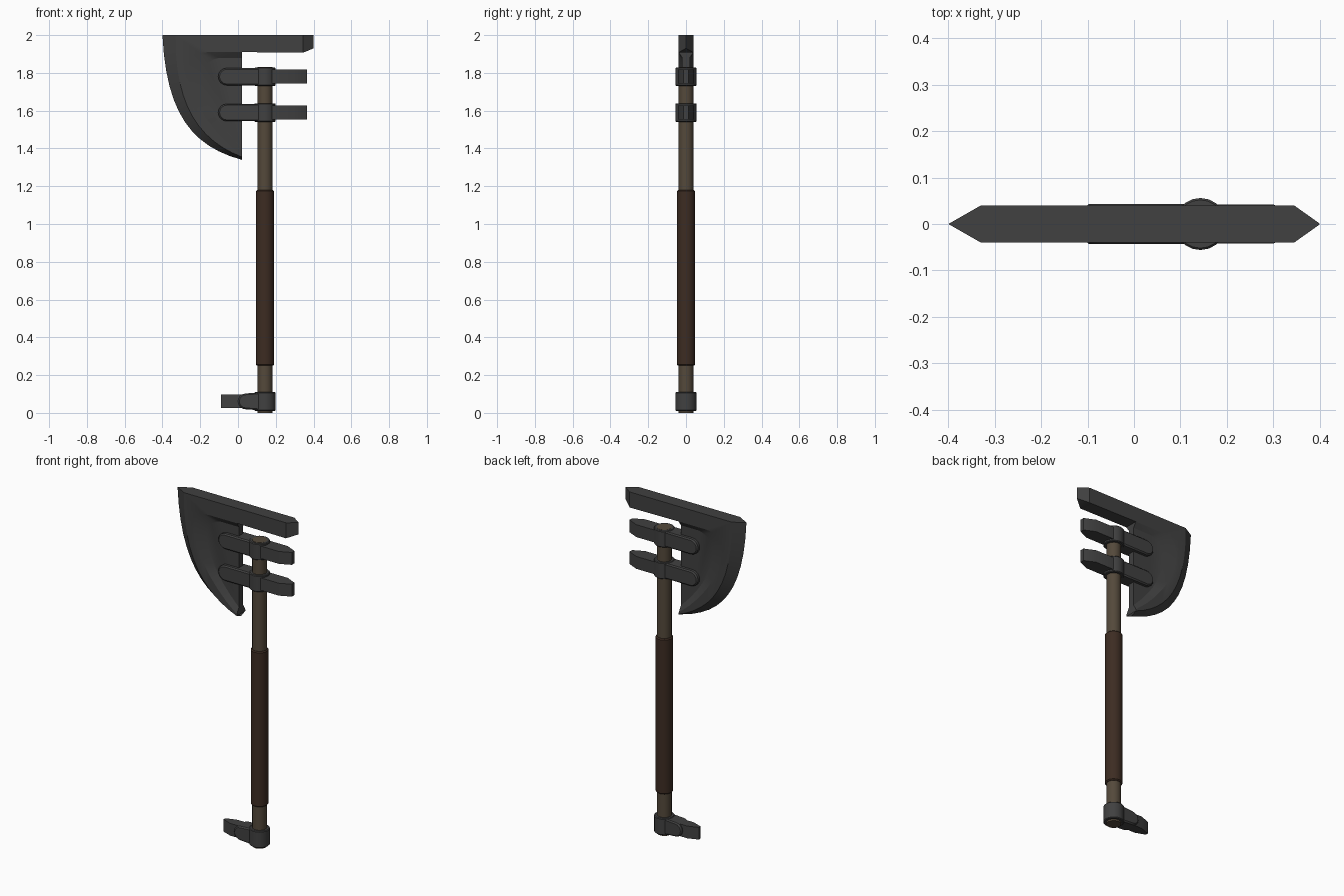
import bpy, bmesh, math
from mathutils import Vector
from mathutils.geometry import interpolate_bezier

if "Cube" in bpy.data.objects:
    bpy.data.objects.remove(bpy.data.objects["Cube"])


def material(name, rgb):
    m = bpy.data.materials.new(name)
    m.use_nodes = True
    m.diffuse_color = (*rgb, 1)
    m.node_tree.nodes["Principled BSDF"].inputs["Base Color"].default_value = (*rgb, 1)
    return m


iron = material("dark iron", (0.052, 0.052, 0.052))
wood = material("weathered wood", (0.088, 0.066, 0.043))
leather = material("brown leather", (0.046, 0.025, 0.016))

SHAFT_X = 0.143


def finish(bm, name, mat, angle=25, bevel=0):
    bmesh.ops.remove_doubles(bm, verts=bm.verts, dist=1e-5)
    bmesh.ops.recalc_face_normals(bm, faces=bm.faces)
    mesh = bpy.data.meshes.new(name)
    bm.to_mesh(mesh)
    bm.free()
    mesh.materials.append(mat)
    obj = bpy.data.objects.new(name, mesh)
    bpy.context.collection.objects.link(obj)
    if bevel:
        mod = obj.modifiers.new("soft edges", "BEVEL")
        mod.width = bevel
        mod.segments = 1
        mod.limit_method = "ANGLE"
    bpy.ops.object.select_all(action="DESELECT")
    obj.select_set(True)
    bpy.context.view_layer.objects.active = obj
    bpy.ops.object.shade_smooth_by_angle(angle=math.radians(angle))
    return obj


def rod(name, radius, low, high, mat, bevel=0):
    """Upright cylinder around the shaft axis."""
    bm = bmesh.new()
    bmesh.ops.create_cone(bm, cap_ends=True, segments=20, radius1=radius,
                          radius2=radius, depth=high - low)
    bmesh.ops.translate(bm, verts=bm.verts, vec=(SHAFT_X, 0, (low + high) / 2))
    return finish(bm, name, mat, 40, bevel)


def wedge(name, stations):
    """Box lofted along x through (x, half width, bottom, top)."""
    bm = bmesh.new()
    rings = [[bm.verts.new(p) for p in
              ((x, -w, lo), (x, w, lo), (x, w, hi), (x, -w, hi))]
             for x, w, lo, hi in stations]
    for a, b in zip(rings, rings[1:]):
        for i in range(4):
            j = (i + 1) % 4
            bm.faces.new((a[i], a[j], b[j], b[i]))
    bm.faces.new(rings[0])
    bm.faces.new(rings[-1])
    return finish(bm, name, iron)


def tag(name, tip, z, radius, root_radius, half):
    """Strap from the shaft towards -x with a rounded end."""
    bm = bmesh.new()
    outline = [(SHAFT_X, z - root_radius), (SHAFT_X, z + root_radius)]
    for i in range(9):
        a = math.pi * (0.5 + i / 8)
        outline.append((tip + radius + radius * math.cos(a), z + radius * math.sin(a)))
    face = bm.faces.new([bm.verts.new((x, -half, h)) for x, h in outline])
    new = bmesh.ops.extrude_face_region(bm, geom=[face])["geom"]
    bmesh.ops.translate(bm, verts=[v for v in new if isinstance(v, bmesh.types.BMVert)],
                        vec=(0, 2 * half, 0))
    return finish(bm, name, iron, 30, 0.007)


# Handle
rod("shaft", 0.04, 0, 1.83, wood)
rod("grip", 0.048, 0.25, 1.18, leather, 0.006)

# Blade: rows run from the back edge along the top, then down the curve
BACK = 0.02


def row(depth, start, *curve):
    pts = interpolate_bezier(*[Vector((x, 0, z)) for x, z in curve], 13)
    return [Vector((p.x, depth, p.z)) for p in [Vector((BACK, 0, start))] + list(pts)]


rows = [
    row(0, 2, (-0.4, 2), (-0.38, 1.58), (-0.24, 1.41), (BACK, 1.34)),
    row(0.04, 2, (-0.33, 2), (-0.335, 1.62), (-0.2, 1.44), (BACK, 1.355)),
    row(0.04, 1.91, (-0.16, 1.91), (-0.35, 1.92), (-0.28, 1.6), (BACK, 1.365)),
    row(0.02, 1.88, (-0.1, 1.88), (-0.26, 1.86), (-0.21, 1.62), (BACK, 1.4)),
]
bm = bmesh.new()
ends = []
for side in (-1, 1):
    verts = [[bm.verts.new((p.x, p.y * side, p.z)) for p in r] for r in rows]
    for a, b in zip(verts, verts[1:]):
        for i in range(len(a) - 1):
            bm.faces.new((a[i], a[i + 1], b[i + 1], b[i]))
    bm.faces.new(verts[-1])
    ends.append([r[0] for r in verts] + [r[-1] for r in reversed(verts)])
# Back edge of the blade
for i in range(1, len(ends[0]) - 2):
    bm.faces.new((ends[0][i], ends[0][i + 1], ends[1][i + 1], ends[1][i]))
finish(bm, "blade", iron, 22)

# Bar along the top of the blade
wedge("top_bar", [(BACK, 0.04, 1.91, 2), (0.345, 0.04, 1.907, 2), (0.4, 0.001, 1.93, 2)])

# Two clasps holding the blade
for label, z in (("upper", 1.78), ("lower", 1.59)):
    rod(label + "_ring", 0.056, z - 0.049, z + 0.049, iron, 0.004)
    tag(label + "_strap", -0.105, z, 0.046, 0.046, 0.043)
    wedge(label + "_spike", [(SHAFT_X, 0.042, z - 0.037, z + 0.037),
                             (0.3, 0.042, z - 0.037, z + 0.037),
                             (0.365, 0.012, z - 0.037, z + 0.037)])

# Foot clasp with its spike
rod("foot_ring", 0.056, 0.01, 0.11, iron, 0.004)
tag("foot_strap", 0, 0.061, 0.042, 0.049, 0.043)
wedge("foot_spike", [(SHAFT_X, 0.03, 0.025, 0.098), (-0.03, 0.03, 0.025, 0.098),
                     (-0.09, 0.008, 0.025, 0.098)])
